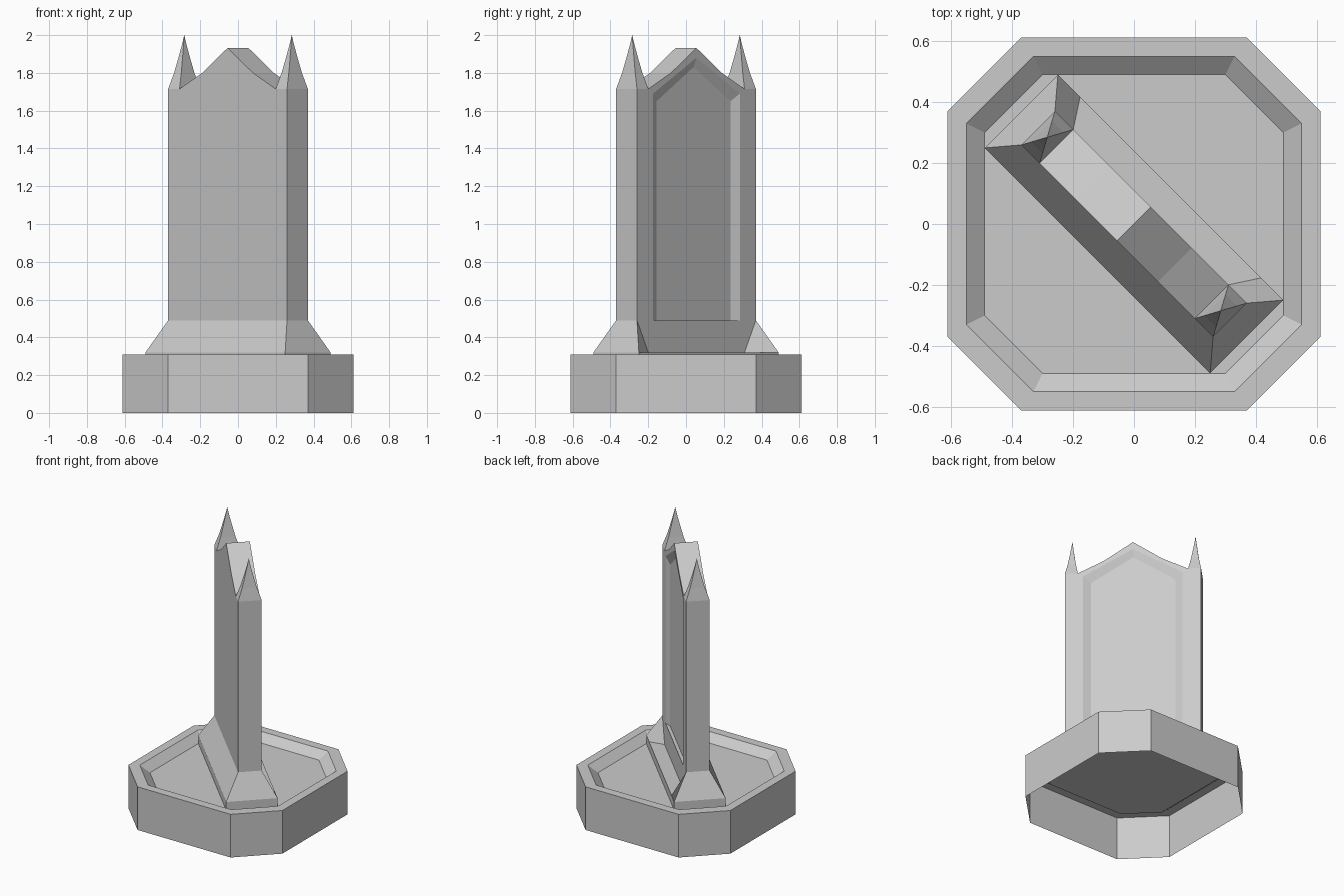
import bpy, bmesh, math
from mathutils import Matrix

if "Cube" in bpy.data.objects:
    bpy.data.objects.remove(bpy.data.objects["Cube"])

TURN = Matrix.Rotation(math.radians(-45), 4, 'Z')   # slab runs along the diagonal


def make(name, verts, faces, turn=True, closed=True):
    bm = bmesh.new()
    vs = [bm.verts.new(v) for v in verts]
    for f in faces:
        bm.faces.new([vs[i] for i in f])
    bmesh.ops.remove_doubles(bm, verts=bm.verts[:], dist=1e-5)
    if closed:
        bmesh.ops.recalc_face_normals(bm, faces=bm.faces[:])
    if turn:
        bm.transform(TURN)
    me = bpy.data.meshes.new(name)
    bm.to_mesh(me)
    bm.free()
    ob = bpy.data.objects.new(name, me)
    bpy.context.collection.objects.link(ob)
    return ob


def loft(name, rings, cap_start=True, cap_end=True, **kw):
    n = len(rings[0])
    verts = [p for r in rings for p in r]
    faces = [(k * n + i, k * n + (i + 1) % n, (k + 1) * n + (i + 1) % n, (k + 1) * n + i)
             for k in range(len(rings) - 1) for i in range(n)]
    if cap_start:
        faces.append(tuple(reversed(range(n))))
    if cap_end:
        faces.append(tuple(range(len(verts) - n, len(verts))))
    return make(name, verts, faces, **kw)


def octagon(a, b, z):
    return [(a, -b, z), (a, b, z), (b, a, z), (-b, a, z),
            (-a, b, z), (-a, -b, z), (-b, -a, z), (b, -a, z)]


def rect(cx, hx, hy, z):
    return [(cx + sx * hx, sy * hy, z) for sx, sy in ((-1, -1), (1, -1), (1, 1), (-1, 1))]


# Hollow octagonal base with a sunken tray on top, open below
FLOOR = 0.26
loft("base", [octagon(.612, .37, 0), octagon(.612, .37, .31), octagon(.55, .33, .31),
              octagon(.49, .30, FLOOR)], cap_start=False, turn=False, closed=False)

# Plinth: sloped on the front and ends, flat ledge with corner buttresses at the back
verts = (rect(0, .523, .17, FLOOR) + rect(0, .523, .17, .32) + rect(0, .445, .078, .49) +
         [(.42, .17, .32), (-.42, .17, .32), (.36, .078, .32), (-.36, .078, .32)])
faces = [(3, 2, 1, 0), (0, 1, 5, 4), (1, 2, 6, 5), (3, 0, 4, 7), (2, 3, 7, 13, 12, 6),
         (4, 5, 9, 8), (5, 6, 10, 9), (7, 4, 8, 11),
         (6, 12, 14, 10), (13, 7, 11, 15), (12, 13, 15, 14),
         (10, 14, 15, 11), (8, 9, 10, 11)]
make("plinth", verts, faces)

# Upright slab with a gently concave gable
half = [(.445, FLOOR), (.445, 1.715), (.36, 1.715), (.19, 1.80)]
profile = half + [(0, 1.932)] + [(-x, z) for x, z in reversed(half)]
slab = loft("slab", [[(x, y, z) for x, z in profile] for y in (-.078, .078)])


# Bevelled panel sunk into the back of the slab
def panel(w, bottom, shoulder, apex, y):
    return [(-w, y, bottom), (w, y, bottom), (w, y, shoulder), (0, y, apex), (-w, y, shoulder)]


cutter = loft("panel_cutter", [panel(.276, .37, 1.65, 1.83, .056),
                               panel(.325, .345, 1.69, 1.88, .078),
                               panel(.325, .345, 1.69, 1.88, .12)])
cutter.hide_render = True
mod = slab.modifiers.new("panel", 'BOOLEAN')
mod.operation = 'DIFFERENCE'
mod.solver = 'EXACT'
mod.object = cutter
bpy.context.view_layer.objects.active = slab
bpy.ops.object.modifier_apply(modifier=mod.name)
bpy.data.objects.remove(cutter)

# Concave spikes on both shoulders
for side, label in ((-1, "left"), (1, "right")):
    c = side * .4025
    rings = [rect(c, .0425 * s, .078 * s, z)
             for z, s in ((1.715, 1), (1.80, .63), (1.88, .36), (1.94, .17))]
    verts = [p for r in rings for p in r] + [(c, 0, 2.0)]
    faces = [(3, 2, 1, 0)]
    for i in range(4):
        j = (i + 1) % 4
        faces += [(k + i, k + j, k + 4 + j, k + 4 + i) for k in (0, 4, 8)]
        faces.append((12 + i, 12 + j, 16))
    make(label + "_spike", verts, faces)
